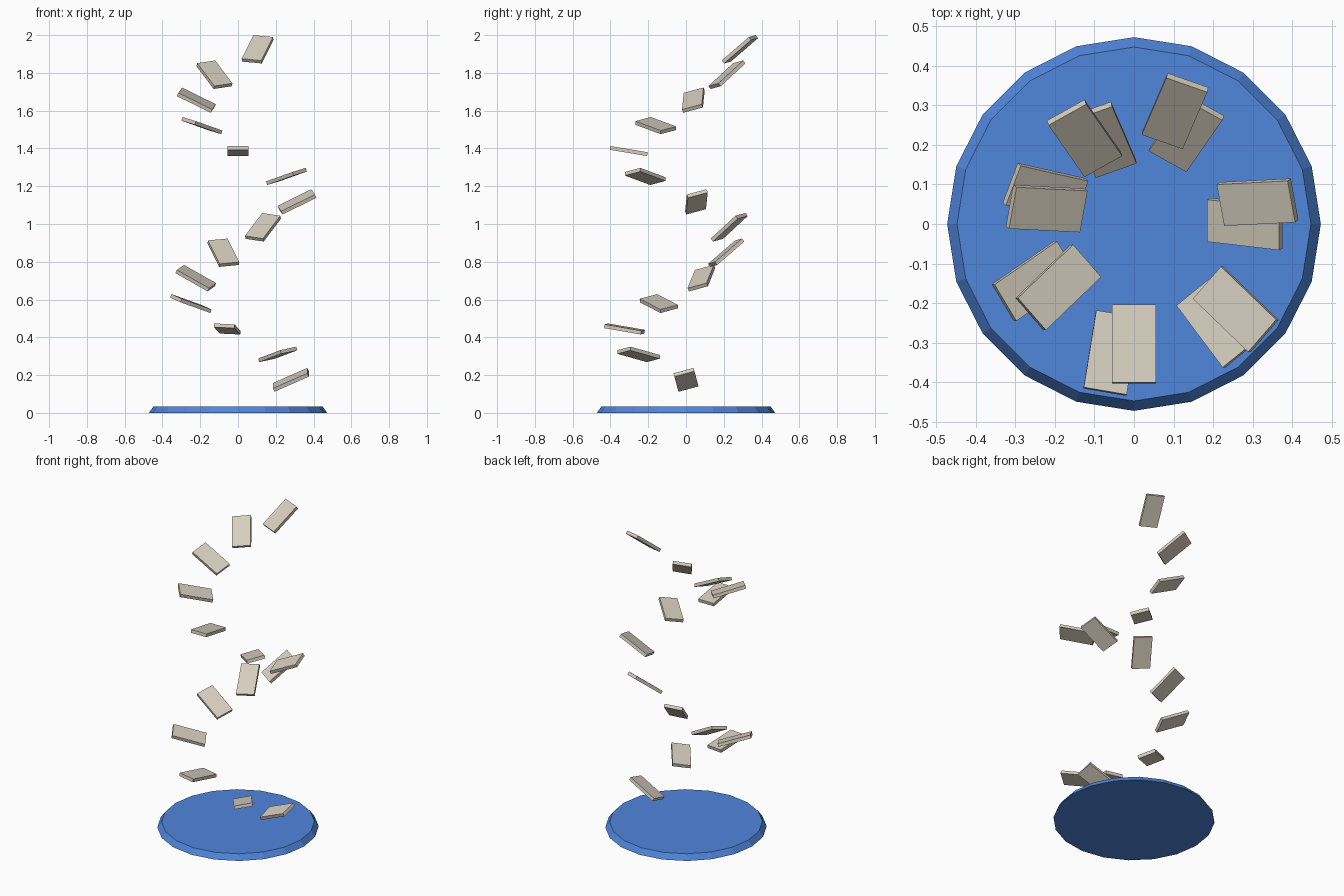
import bpy, math
from mathutils import Matrix, Vector

if "Cube" in bpy.data.objects:
    bpy.data.objects.remove(bpy.data.objects["Cube"])


def material(name, color):
    m = bpy.data.materials.new(name)
    m.diffuse_color = (*color, 1.0)
    m.use_nodes = True
    m.node_tree.nodes["Principled BSDF"].inputs["Base Color"].default_value = m.diffuse_color
    return m


blue = material("blue", (0.08, 0.24, 0.72))
beige = material("warm beige", (0.67, 0.62, 0.52))

# Base: low 20-sided disc, slightly tapered
H = 0.035
bpy.ops.mesh.primitive_cone_add(vertices=20, radius1=0.472, radius2=0.447,
                                depth=H, location=(0, 0, H / 2))
base = bpy.context.object
base.name = "base_disc"
base.data.materials.append(blue)

# Steps: floating slabs on a spiral with a wavering radius, each tipped up outward
TILT, LEAN = math.radians(24.5), math.radians(15)
for i in range(14):
    a = math.radians(-50 * i)
    r = 0.28 + 0.056 * math.sin(i)
    center = Vector((r * math.cos(a), r * math.sin(a), 0.175 + 0.1346 * i))
    rot = (Matrix.Rotation(LEAN, 4, 'X') @ Matrix.Rotation(a, 4, 'Z')
           @ Matrix.Rotation(-TILT, 4, 'Y'))
    bpy.ops.mesh.primitive_cube_add(size=1)
    step = bpy.context.object
    step.name = f"step_{i + 1:02d}"
    step.data.transform(Matrix.Diagonal((0.2, 0.11, 0.02, 1)))
    step.matrix_world = Matrix.Translation(center) @ rot
    step.data.materials.append(beige)
